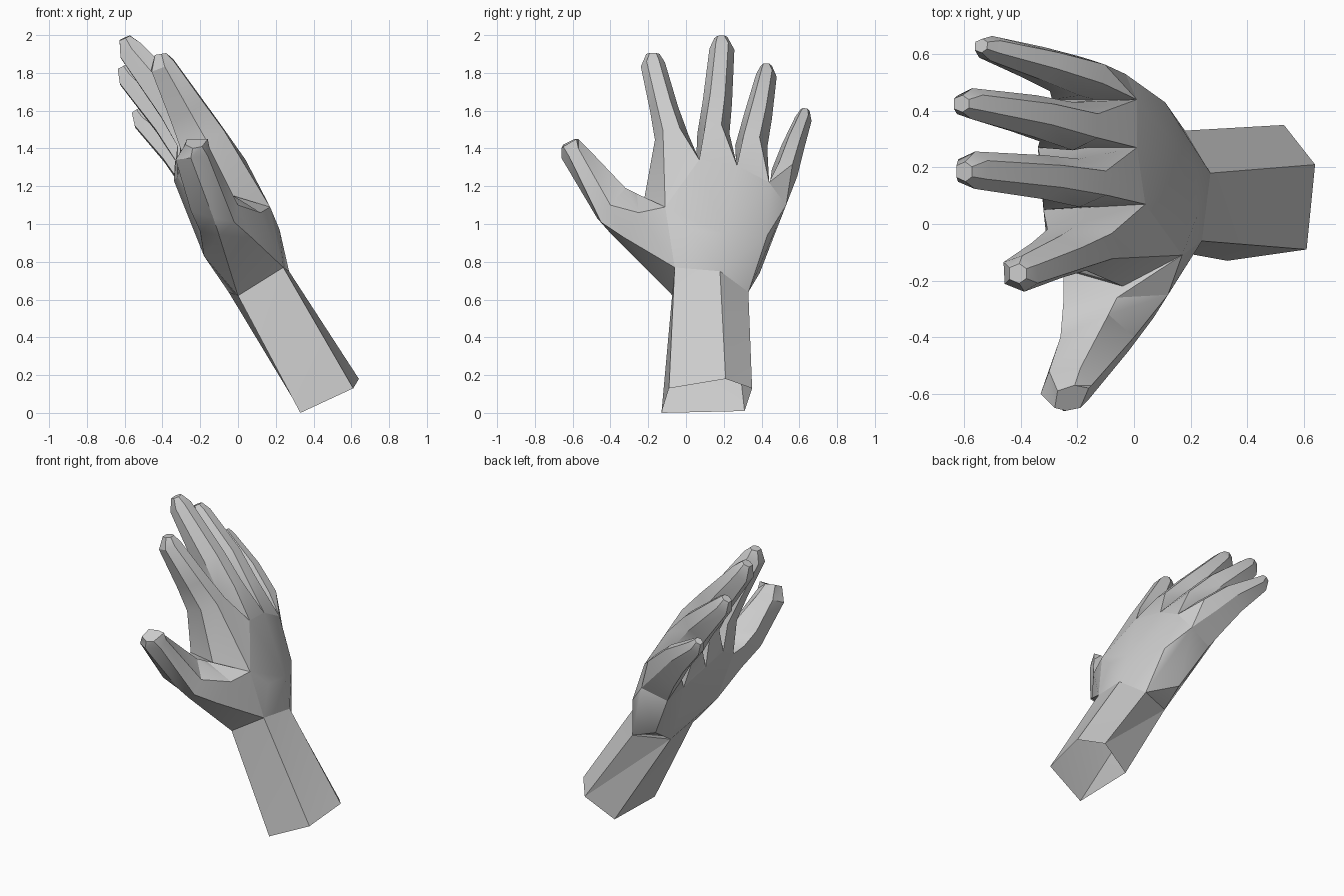
import bpy, bmesh, math
from mathutils import Vector

cube = bpy.data.objects.get("Cube")
if cube:
    bpy.data.objects.remove(cube)

GREY = (0.6, 0.6, 0.6, 1.0)
skin = bpy.data.materials.new("plain grey")
skin.use_nodes = True
skin.diffuse_color = GREY
skin.node_tree.nodes["Principled BSDF"].inputs["Base Color"].default_value = GREY


def finish(name, bm, angle):
    """Turn a bmesh into a grey object whose hard edges stay sharp."""
    bmesh.ops.recalc_face_normals(bm, faces=bm.faces)
    mesh = bpy.data.meshes.new(name)
    bm.to_mesh(mesh)
    bm.free()
    mesh.materials.append(skin)
    obj = bpy.data.objects.new(name, mesh)
    bpy.context.collection.objects.link(obj)
    bpy.ops.object.select_all(action='DESELECT')
    obj.select_set(True)
    bpy.context.view_layer.objects.active = obj
    bpy.ops.object.shade_smooth_by_angle(angle=math.radians(angle))
    return obj


def hull(name, points, angle):
    """Closed faceted block around a few corner points."""
    bm = bmesh.new()
    for p in points:
        bm.verts.new(p)
    out = bmesh.ops.convex_hull(bm, input=bm.verts)
    loose = {g for g in out["geom_interior"] if isinstance(g, bmesh.types.BMVert)}
    bmesh.ops.delete(bm, geom=list(loose), context='VERTS')
    return finish(name, bm, angle)


def loft(name, outlines, angle, capped):
    """Triangulated skin through rings of points, open at the start."""
    bm = bmesh.new()
    rings = [[bm.verts.new(p) for p in ring] for ring in outlines]
    count = len(rings[0])
    for low, high in zip(rings, rings[1:]):
        for k in range(count):
            n = (k + 1) % count
            bm.faces.new((low[k], high[n], high[k]))
            bm.faces.new((low[k], low[n], high[n]))
    if capped:
        bm.faces.new(rings[-1])
    return finish(name, bm, angle)


def finger(name, root, sections):
    """Six-sided finger growing from a root ring of palm corners;
    each section is x, y, z, half width, half depth."""
    centres = [sum(root, Vector()) / 6] + [Vector(s[:3]) for s in sections]
    last = len(sections)
    outlines = [root]
    for i, (*_, width, depth) in enumerate(sections, 1):
        along = (centres[min(i + 1, last)] - centres[i - 1]).normalized()
        side = along.cross(Vector((1, 0, 0.3))).normalized()
        back = side.cross(along)
        outlines.append([centres[i] + side * width * a + back * depth * b for a, b in
                         ((0.5, 1), (1, 0.15), (0.6, -1), (-0.6, -1), (-1, 0.15), (-0.5, 1))])
    return loft(name, outlines, 30, True)


# Forearm: five-sided open sleeve from the cut end to the wrist
cut_end = [(0.33, -0.13, 0), (0.61, -0.09, 0.13), (0.64, 0.21, 0.18),
           (0.53, 0.35, 0.13), (0.33, 0.31, 0.01)]
wrist = [(0, -0.07, 0.62), (0.24, -0.06, 0.77), (0.27, 0.18, 0.75),
         (0.18, 0.33, 0.64), (-0.05, 0.24, 0.64)]
loft("forearm", [cut_end, wrist], 15, False)

# Webs between the digits: back of the hand, palm side and the crease between
back_webs = [Vector(p) for p in
             ((0.17, -0.11, 1.09), (0.04, 0.07, 1.34), (0.01, 0.27, 1.31),
              (0.01, 0.44, 1.22), (-0.03, 0.53, 1.1))]
palm_webs = [Vector(p) for p in
             ((-0.25, -0.16, 1.13), (-0.32, 0.05, 1.25), (-0.34, 0.27, 1.23),
              (-0.29, 0.44, 1.14), (-0.2, 0.49, 1.04))]
creases = [(b + p) / 2 for b, p in zip(back_webs, palm_webs)]
creases[0] = Vector((-0.04, -0.22, 1.14))

# Palm
heel = (-0.18, -0.08, 0.83)
palm_edges = [heel, (-0.15, 0.3, 0.84), (-0.04, 0.39, 0.74), (0.11, 0.43, 0.94),
              (0.22, 0.02, 0.97), (0.22, 0.2, 0.95)]
hull("palm", wrist + back_webs + palm_webs + palm_edges, 35)

# Thumb, growing from the wrist, the heel and the first web
thumb_rings = [
    [back_webs[0], creases[0], palm_webs[0], heel, wrist[0], wrist[1]],
    [(0.12, -0.25, 1.06), (-0.06, -0.26, 1.16), (-0.25, -0.28, 1.14),
     (-0.2, -0.32, 0.96), (-0.1, -0.39, 0.94), (0.07, -0.33, 0.93)],
    [(0, -0.4, 1.1), (-0.09, -0.32, 1.19), (-0.26, -0.4, 1.2),
     (-0.25, -0.46, 1.07), (-0.13, -0.47, 1.03), (-0.02, -0.45, 1.01)],
    [(-0.15, -0.57, 1.4), (-0.19, -0.51, 1.39), (-0.3, -0.52, 1.38),
     (-0.33, -0.6, 1.34), (-0.25, -0.66, 1.35), (-0.16, -0.62, 1.36)],
    [(-0.16, -0.58, 1.45), (-0.21, -0.57, 1.45), (-0.27, -0.59, 1.45),
     (-0.28, -0.65, 1.42), (-0.24, -0.66, 1.4), (-0.19, -0.65, 1.41)],
]
loft("thumb", thumb_rings, 30, True)

# Fingers, each spanning two neighbouring webs
fingers = {
    "index_finger": [(-0.19, -0.075, 1.45, 0.09, 0.125), (-0.27, -0.115, 1.6, 0.075, 0.1),
                     (-0.4, -0.175, 1.84, 0.065, 0.065), (-0.41, -0.175, 1.9, 0.035, 0.03)],
    "middle_finger": [(-0.21, 0.145, 1.47, 0.085, 0.125), (-0.33, 0.165, 1.63, 0.078, 0.1),
                      (-0.57, 0.19, 1.92, 0.066, 0.065), (-0.6, 0.185, 1.985, 0.035, 0.03)],
    "ring_finger": [(-0.23, 0.345, 1.4, 0.085, 0.12), (-0.36, 0.38, 1.56, 0.075, 0.1),
                    (-0.58, 0.425, 1.78, 0.055, 0.06), (-0.61, 0.425, 1.835, 0.03, 0.03)],
    "little_finger": [(-0.2, 0.52, 1.26, 0.07, 0.115), (-0.33, 0.565, 1.4, 0.06, 0.09),
                      (-0.51, 0.62, 1.55, 0.045, 0.05), (-0.54, 0.63, 1.6, 0.025, 0.025)],
}
for i, (name, sections) in enumerate(fingers.items()):
    n = i + 1
    root = [back_webs[n], creases[n], palm_webs[n], palm_webs[i], creases[i], back_webs[i]]
    finger(name, root, sections)
